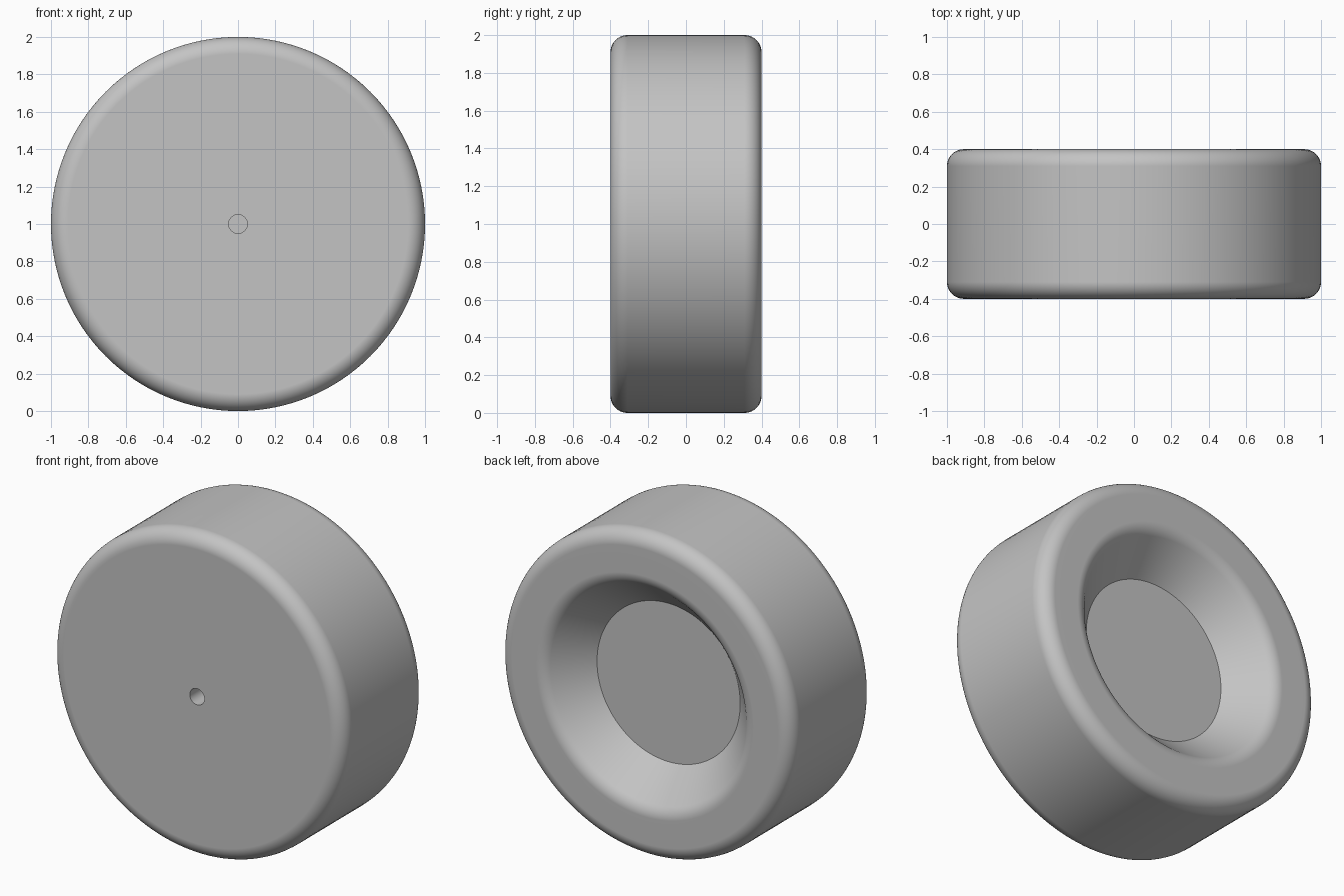
import bpy, bmesh, math
from mathutils import Vector, Matrix

if "Cube" in bpy.data.objects:
    bpy.data.objects.remove(bpy.data.objects["Cube"])

SEGMENTS = 128


def fillet(before, corner, after, radius, steps):
    """Points of a round between two straight profile lines."""
    c = Vector(corner)
    u = (Vector(before) - c).normalized()
    v = (Vector(after) - c).normalized()
    half = u.angle(v) / 2
    start, end = c + u * radius / math.tan(half), c + v * radius / math.tan(half)
    centre = c + (u + v).normalized() * radius / math.sin(half)
    a, b = start - centre, end - centre
    w = a.angle(b)
    return [centre + (a * math.sin((1 - i / steps) * w) + b * math.sin(i / steps * w)) / math.sin(w)
            for i in range(steps + 1)]


# Half section as (radius, y): blind pin hole, front face, rim, dished back
hole_floor, hole_edge = (0.05, -0.1), (0.05, -0.4)
front, back = (1.0, -0.4), (1.0, 0.4)
dish_edge, dish_floor = (0.70, 0.4), (0.49, 0.17)
profile = [(0, -0.1), hole_floor, hole_edge]
profile += fillet(hole_edge, front, back, 0.09, 10)
profile += fillet(front, back, dish_edge, 0.09, 10)
profile += fillet(back, dish_edge, dish_floor, 0.10, 6)
profile += [dish_floor, (0, 0.17)]

# Revolve the section around the y axis
bm = bmesh.new()
verts = [bm.verts.new((r, y, 0)) for r, y in profile]
edges = [bm.edges.new(pair) for pair in zip(verts, verts[1:])]
bmesh.ops.spin(bm, geom=verts + edges, cent=(0, 0, 0), axis=(0, 1, 0),
               angle=math.tau, steps=SEGMENTS, use_merge=False)
bmesh.ops.remove_doubles(bm, verts=bm.verts[:], dist=0.0002)
bmesh.ops.recalc_face_normals(bm, faces=bm.faces[:])
bmesh.ops.transform(bm, matrix=Matrix.Translation((0, 0, 1)), verts=bm.verts[:])
mesh = bpy.data.meshes.new("dished_wheel")
bm.to_mesh(mesh)
bm.free()

wheel = bpy.data.objects.new("dished_wheel", mesh)
bpy.context.collection.objects.link(wheel)
grey = bpy.data.materials.new("plain grey")
grey.diffuse_color = (0.55, 0.55, 0.55, 1)
grey.use_nodes = True
grey.node_tree.nodes["Principled BSDF"].inputs["Base Color"].default_value = grey.diffuse_color
mesh.materials.append(grey)

# Smooth rounds, crisp hole and dish floor, clean flat faces
bpy.context.view_layer.objects.active = wheel
wheel.select_set(True)
bpy.ops.object.shade_smooth_by_angle(angle=math.radians(30))
flat_faces = wheel.modifiers.new("flat_faces", "WEIGHTED_NORMAL")
flat_faces.keep_sharp = True
